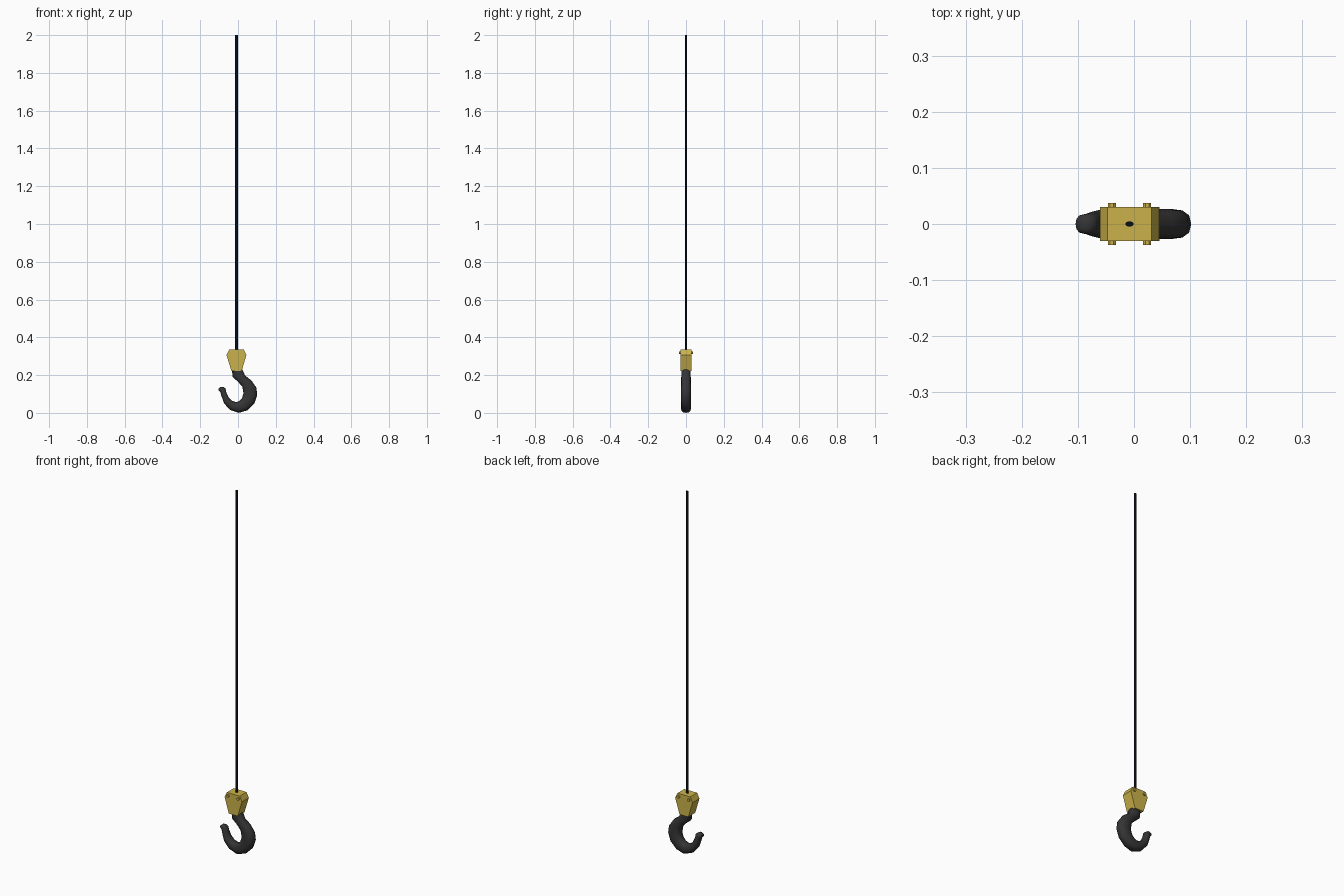
import bpy, bmesh, math
from mathutils import Vector

if "Cube" in bpy.data.objects:
    bpy.data.objects.remove(bpy.data.objects["Cube"])


def material(name, rgb):
    m = bpy.data.materials.new(name)
    m.diffuse_color = (*rgb, 1)
    m.use_nodes = True
    m.node_tree.nodes["Principled BSDF"].inputs["Base Color"].default_value = m.diffuse_color
    return m


YELLOW = material("yellow_paint", (0.60, 0.45, 0.07))
DARK = material("dark_steel", (0.035, 0.035, 0.037))
BLACK = material("black_cable", (0.003, 0.004, 0.008))


def loft(name, rings, mat, smooth=None):
    """Skin a list of equal-length rings of points and cap both ends."""
    bm = bmesh.new()
    rows = [[bm.verts.new(p) for p in ring] for ring in rings]
    n = len(rows[0])
    for a, b in zip(rows, rows[1:]):
        for i in range(n):
            j = (i + 1) % n
            bm.faces.new((a[i], a[j], b[j], b[i]))
    bm.faces.new(rows[0])
    bm.faces.new(rows[-1])
    bmesh.ops.recalc_face_normals(bm, faces=bm.faces)
    me = bpy.data.meshes.new(name)
    bm.to_mesh(me)
    bm.free()
    me.materials.append(mat)
    ob = bpy.data.objects.new(name, me)
    bpy.context.collection.objects.link(ob)
    if smooth:
        bpy.ops.object.select_all(action='DESELECT')
        ob.select_set(True)
        bpy.context.view_layer.objects.active = ob
        bpy.ops.object.shade_smooth_by_angle(angle=math.radians(smooth))
    return ob


def circle(n):
    return [(math.cos(2 * math.pi * (i + 0.5) / n), math.sin(2 * math.pi * (i + 0.5) / n))
            for i in range(n)]


# Cable: thin flattened strand
CX = -0.008
loft("cable", [[(CX + 0.0075 * c, 0.0048 * s, z) for c, s in circle(8)] for z in (0.32, 2.0)],
     BLACK, 60)

# Hook block: tapered six-sided plate profile extruded in depth
half = [(0.027, 0.221), (0.053, 0.307), (0.039, 0.335)]
profile = [(CX + x, z) for x, z in half] + [(CX - x, z) for x, z in reversed(half)]
loft("hook_block", [[(x, y, z) for x, z in profile] for y in (-0.03, 0.03)], YELLOW)

# Bolts through the block
for label, side in (("left", -1), ("right", 1)):
    loft("bolt_" + label,
         [[(CX + side * 0.0315 + 0.0078 * c, y, 0.318 + 0.0078 * s) for c, s in circle(8)]
          for y in (-0.037, 0.037)], YELLOW, 40)

# Hook: outer edge point, inner edge point and half depth along its length
stations = [
    ((0.020, 0.235), (-0.032, 0.235), 0.024),
    ((0.038, 0.197), (-0.029, 0.190), 0.025),
    ((0.071, 0.172), (0.000, 0.165), 0.026),
    ((0.097, 0.134), (0.023, 0.138), 0.027),
    ((0.102, 0.095), (0.029, 0.105), 0.027),
    ((0.087, 0.050), (0.022, 0.080), 0.027),
    ((0.050, 0.014), (0.009, 0.064), 0.027),
    ((0.004, 0.000), (-0.008, 0.057), 0.027),
    ((-0.043, 0.016), (-0.030, 0.063), 0.026),
    ((-0.074, 0.051), (-0.050, 0.082), 0.025),
    ((-0.087, 0.088), (-0.061, 0.106), 0.022),
    ((-0.094, 0.110), (-0.066, 0.130), 0.019),
    ((-0.103, 0.119), (-0.079, 0.138), 0.017),
    ((-0.104, 0.127), (-0.094, 0.136), 0.011),
]
rings = []
for outer, inner, depth in stations:
    o, i = Vector((outer[0], 0, outer[1])), Vector((inner[0], 0, inner[1]))
    mid, arm = (o + i) / 2, (o - i) / 2
    ring = []
    for k in range(12):
        a = 2 * math.pi * k / 12
        # slightly squared oval section
        c, s = [math.copysign(abs(f) ** 0.8, f) for f in (math.cos(a), math.sin(a))]
        ring.append(mid + arm * c + Vector((0, depth * s, 0)))
    rings.append(ring)
loft("hook", rings, DARK, 50)
